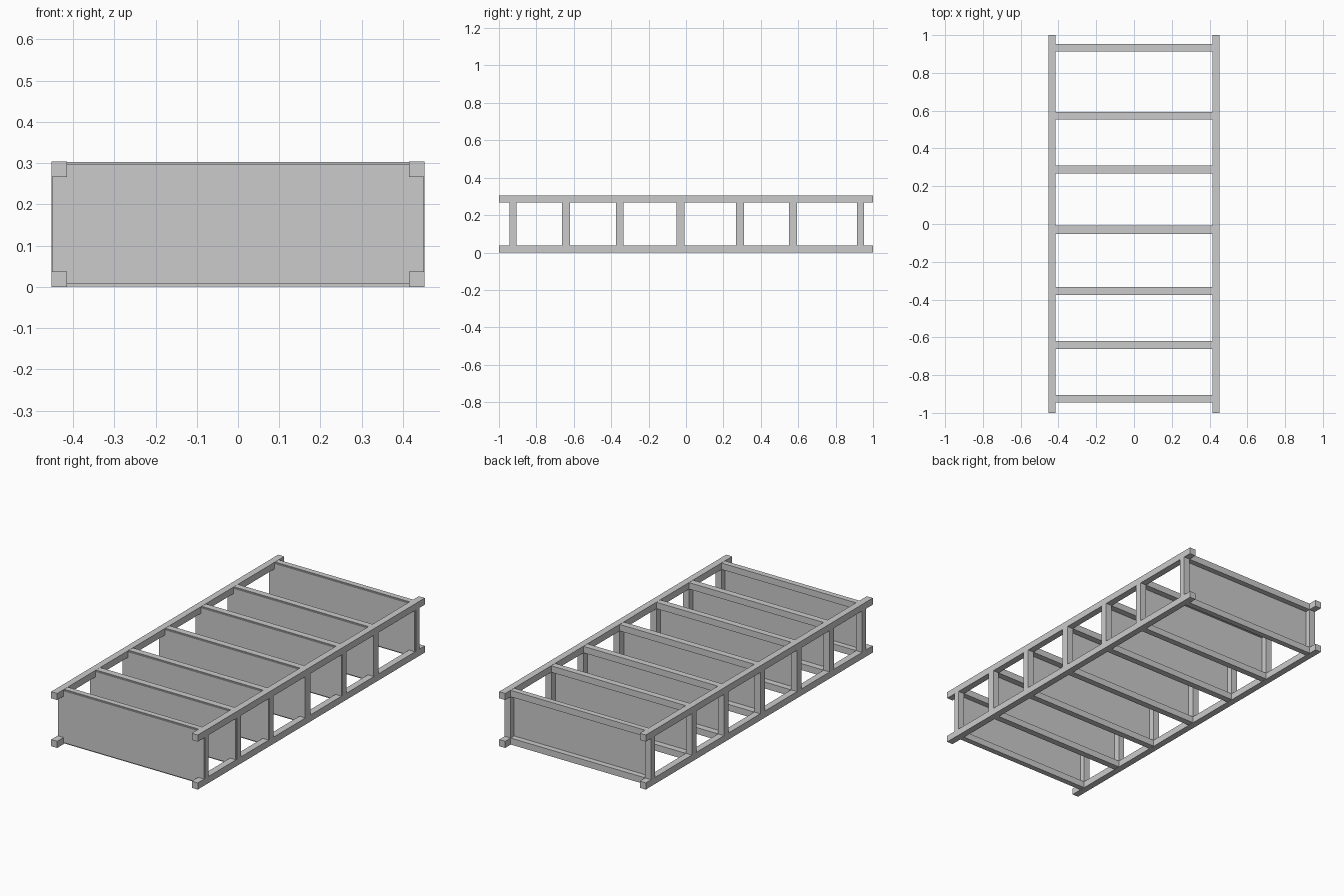
import bpy, bmesh

if "Cube" in bpy.data.objects:
    bpy.data.objects.remove(bpy.data.objects["Cube"])

X, H = 0.452, 0.304          # half width, height
PX, PZ = 0.037, 0.037        # rail section
XI = X - PX                  # inner face of the side rails


def box(name, x0, x1, y0, y1, z0, z1):
    bm = bmesh.new()
    bmesh.ops.create_cube(bm, size=1)
    for v in bm.verts:
        v.co.x = x1 if v.co.x > 0 else x0
        v.co.y = y1 if v.co.y > 0 else y0
        v.co.z = z1 if v.co.z > 0 else z0
    return finish(name, bm)


def finish(name, bm):
    bmesh.ops.recalc_face_normals(bm, faces=bm.faces)
    mesh = bpy.data.meshes.new(name)
    bm.to_mesh(mesh)
    bm.free()
    obj = bpy.data.objects.new(name, mesh)
    bpy.context.collection.objects.link(obj)
    return obj


def notched_board(name, y0, y1):
    # Thin panel with its corners cut out around the four posts
    e, zb, zt = X - 0.002, 0.008, H - 0.006
    right = [(XI, zb), (XI, PZ), (e, PZ), (e, H - PZ), (XI, H - PZ), (XI, zt)]
    outline = right + [(-x, z) for x, z in reversed(right)]
    bm = bmesh.new()
    face = bm.faces.new([bm.verts.new((x, y0, z)) for x, z in outline])
    ext = bmesh.ops.extrude_face_region(bm, geom=[face])
    for v in ext["geom"]:
        if isinstance(v, bmesh.types.BMVert):
            v.co.y = y1
    return finish(name, bm)


# Four long corner posts
for sx, side in ((-1, "left"), (1, "right")):
    xs = sorted((sx * XI, sx * X))
    box(f"post_{side}_lower", *xs, -1, 1, 0, PZ)
    box(f"post_{side}_upper", *xs, -1, 1, H - PZ, H)

# Seven shelves: a panel on the -y side backed by a frame of battens
shelves = [(-0.944, -0.906), (-0.663, -0.620), (-0.375, -0.333),
           (-0.052, -0.009), (0.267, 0.310), (0.552, 0.594), (0.914, 0.952)]
T = 0.007
for i, (y0, y1) in enumerate(shelves, 1):
    notched_board(f"shelf_panel_{i}", y0, y0 + T)
    yb = y0 + T
    box(f"shelf_batten_lower_{i}", -XI, XI, yb, y1, 0.001, PZ)
    box(f"shelf_batten_upper_{i}", -XI, XI, yb, y1, H - PZ, H - 0.001)
    box(f"shelf_batten_left_{i}", -X, -XI, yb, y1, PZ, H - PZ)
    box(f"shelf_batten_right_{i}", XI, X, yb, y1, PZ, H - PZ)
